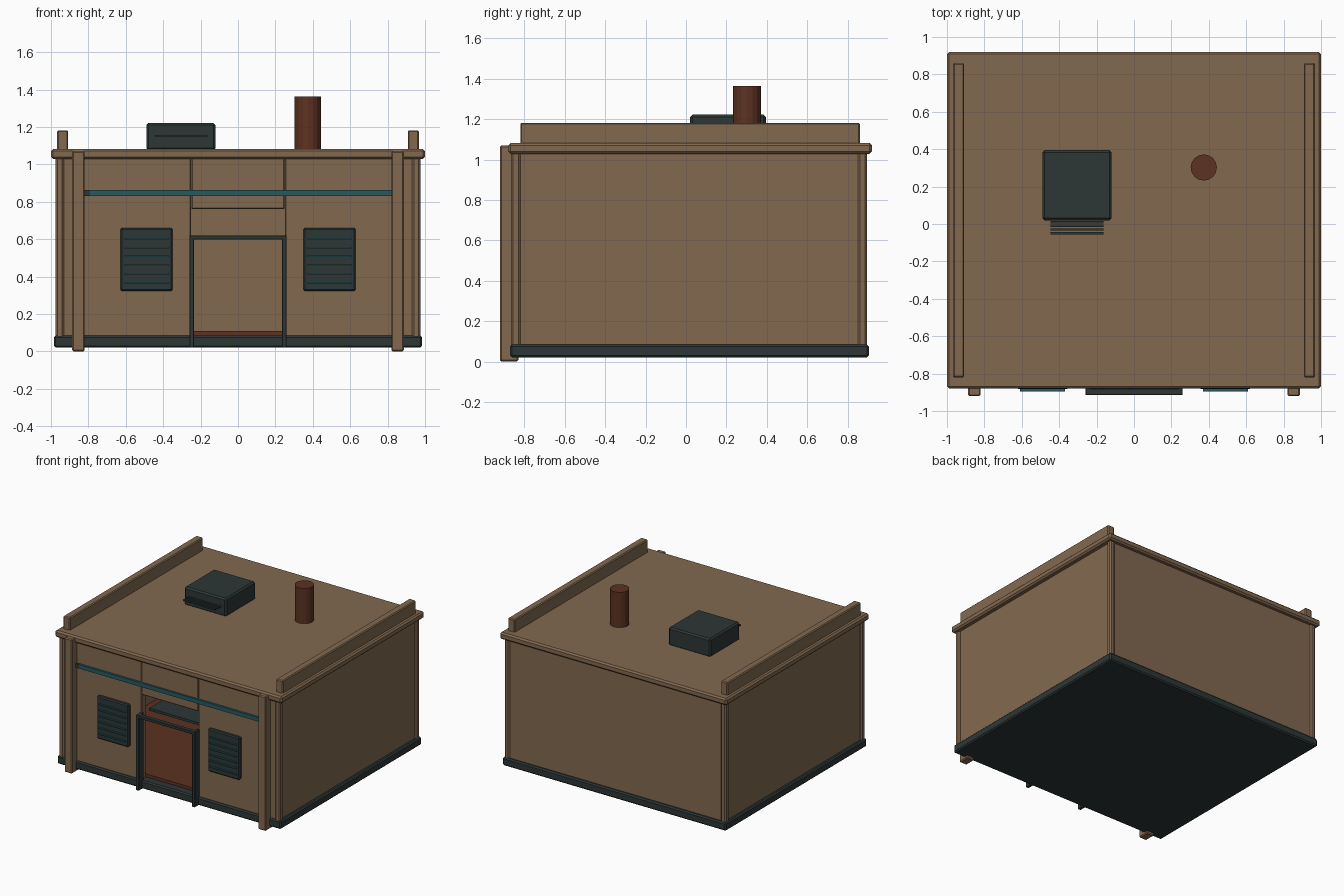
import bpy, bmesh

if "Cube" in bpy.data.objects:
    bpy.data.objects.remove(bpy.data.objects["Cube"])


def material(name, rgb):
    m = bpy.data.materials.new(name)
    m.diffuse_color = (*rgb, 1)
    m.use_nodes = True
    m.node_tree.nodes["Principled BSDF"].inputs["Base Color"].default_value = m.diffuse_color
    return m


BROWN = material("sand_brown", (0.223, 0.141, 0.078))
DARK = material("dark_slate", (0.026, 0.037, 0.037))
TEAL = material("teal", (0.019, 0.102, 0.115))
RUST = material("rust", (0.107, 0.032, 0.016))


def finish(name, bm, mat):
    me = bpy.data.meshes.new(name)
    bm.to_mesh(me)
    bm.free()
    me.materials.append(mat)
    ob = bpy.data.objects.new(name, me)
    bpy.context.collection.objects.link(ob)
    return ob


def box(name, x, y, z, mat, bevel=0.0):
    """Box from (min, max) ranges, with optional chamfered edges."""
    bm = bmesh.new()
    bmesh.ops.create_cube(bm, size=1)
    for v in bm.verts:
        v.co = [r[0] if c < 0 else r[1] for c, r in zip(v.co, (x, y, z))]
    if bevel:
        bmesh.ops.bevel(bm, geom=bm.edges[:], offset=bevel, segments=1,
                        affect='EDGES', profile=0.5)
    return finish(name, bm, mat)


def pair(name, x, y, z, mat, bevel=0.0):
    """The same box on the left and right."""
    box(name + "_right", x, y, z, mat, bevel)
    box(name + "_left", (-x[1], -x[0]), y, z, mat, bevel)


# Base and floor
box("plinth", (-0.985, 0.985), (-0.87, 0.905), (0.02, 0.085), DARK, 0.01)
box("floor", (-0.92, 0.92), (-0.80, 0.86), (0.08, 0.108), RUST)

# Hollow shell of wall panels, open at the doorway
pair("side_wall", (0.92, 0.96), (-0.84, 0.87), (0.06, 1.05), BROWN)
box("back_wall", (-0.94, 0.94), (0.85, 0.885), (0.06, 1.05), BROWN)
pair("front_wall", (0.25, 0.94), (-0.855, -0.80), (0.06, 1.05), BROWN, 0.006)
box("door_header", (-0.25, 0.25), (-0.857, -0.80), (0.76, 1.05), BROWN, 0.006)

# Corner posts and front pillars
pair("front_corner_post", (0.93, 0.975), (-0.865, -0.82), (0.05, 1.05), BROWN, 0.01)
pair("back_corner_post", (0.93, 0.975), (0.85, 0.895), (0.05, 1.05), BROWN, 0.01)
pair("front_pillar", (0.82, 0.887), (-0.92, -0.83), (0.0, 1.07), BROWN, 0.007)

# Roof slab and side parapets
box("roof", (-1.0, 1.0), (-0.88, 0.92), (1.028, 1.082), BROWN, 0.012)
pair("parapet", (0.908, 0.968), (-0.82, 0.86), (1.07, 1.182), BROWN, 0.007)

# Door frame with an inner lintel shelf
pair("door_jamb", (0.235, 0.26), (-0.915, -0.85), (0.02, 0.62), DARK, 0.003)
box("door_lintel", (-0.26, 0.26), (-0.915, -0.88), (0.597, 0.62), DARK, 0.003)
box("inner_lintel", (-0.25, 0.25), (-0.76, -0.55), (0.597, 0.617), DARK)

# Stripe across the front
box("front_stripe", (-0.79, 0.82), (-0.872, -0.85), (0.83, 0.862), TEAL)
box("stripe_end", (-0.82, -0.79), (-0.872, -0.85), (0.83, 0.862), DARK)

# Louvred windows
pair("window", (0.35, 0.628), (-0.882, -0.84), (0.322, 0.66), DARK, 0.008)
for i in range(6):
    z = 0.367 + i * 0.047
    pair(f"window_slat_{i}", (0.37, 0.61), (-0.895, -0.878), (z - 0.004, z + 0.004), TEAL)

# Roof vent unit with forward slats
box("roof_unit", (-0.49, -0.12), (0.02, 0.395), (1.075, 1.222), DARK, 0.012)
for i in range(4):
    y = 0.01 - i * 0.02
    box(f"roof_unit_slat_{i}", (-0.447, -0.163), (y - 0.006, y + 0.006), (1.148, 1.158), DARK)

# Chimney
bm = bmesh.new()
bmesh.ops.create_cone(bm, cap_ends=True, segments=16, radius1=0.07, radius2=0.07, depth=0.30)
bmesh.ops.translate(bm, verts=bm.verts[:], vec=(0.373, 0.302, 1.213))
finish("chimney", bm, RUST)
